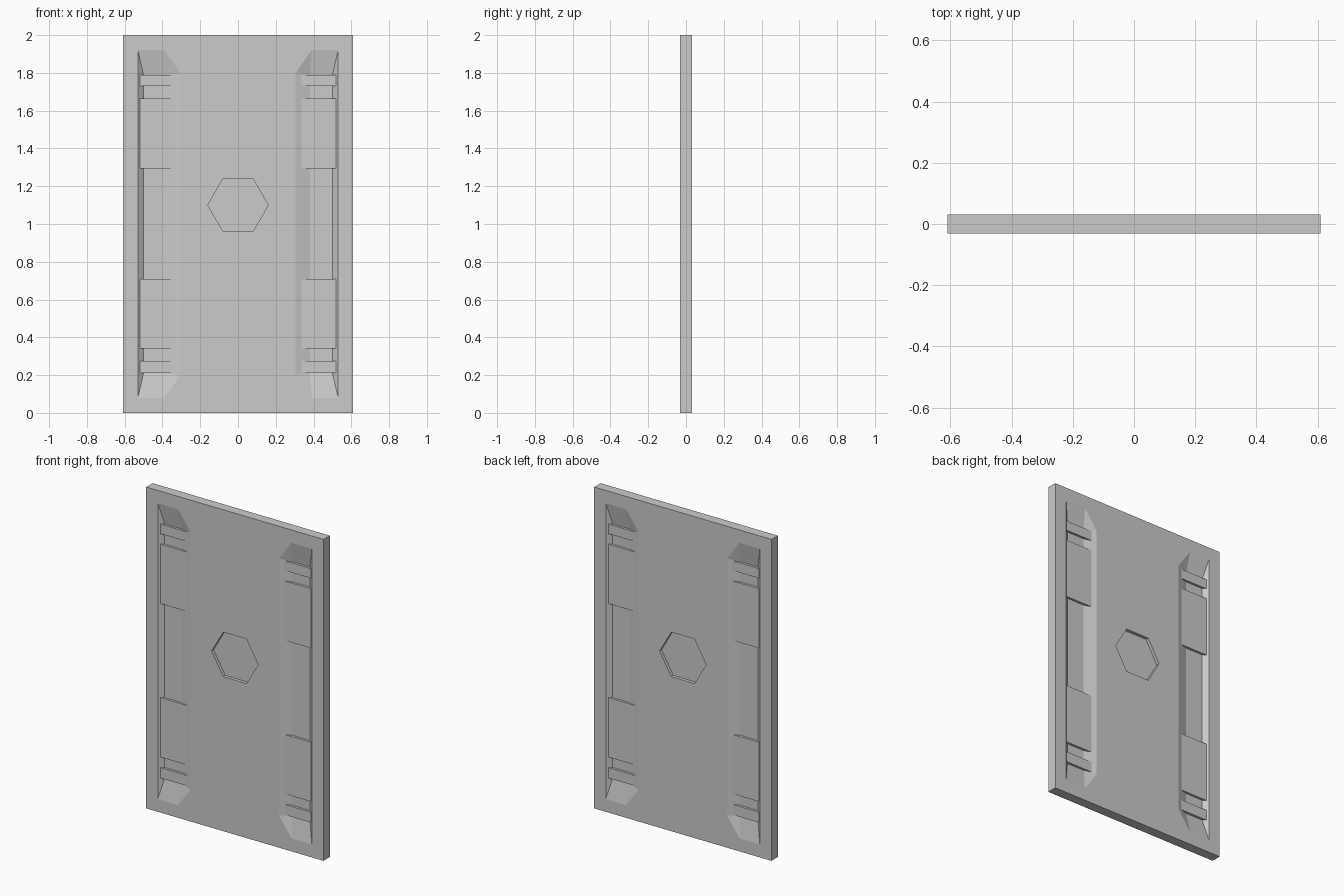
import bpy, bmesh, math

if "Cube" in bpy.data.objects:
    bpy.data.objects.remove(bpy.data.objects["Cube"])

W, T, H = 0.61, 0.031, 2.0      # half width, half thickness, height
DEPTH = 0.024                   # recess depth
PAD = 0.009                     # how far the cross bars sit below the face


def make_object(name, bm):
    bmesh.ops.recalc_face_normals(bm, faces=bm.faces)
    mesh = bpy.data.meshes.new(name)
    bm.to_mesh(mesh)
    bm.free()
    obj = bpy.data.objects.new(name, mesh)
    bpy.context.collection.objects.link(obj)
    return obj


def box(name, x0, x1, y0, y1, z0, z1):
    bm = bmesh.new()
    bmesh.ops.create_cube(bm, size=1)
    for v in bm.verts:
        v.co = ((x0 + x1) / 2 + v.co.x * (x1 - x0),
                (y0 + y1) / 2 + v.co.y * (y1 - y0),
                (z0 + z1) / 2 + v.co.z * (z1 - z0))
    return make_object(name, bm)


def hull(name, layers, sx, sy):
    """Convex solid from (distance from mid plane, outline) layers."""
    bm = bmesh.new()
    for y, pts in layers:
        for x, z in pts:
            bm.verts.new((sx * x, sy * y, z))
    bmesh.ops.convex_hull(bm, input=bm.verts)
    return make_object(name, bm)


# Door slab
door = box("door_panel", -W, W, -T, T, 0, H)

# Outlines of the side recess at the face and at its floor
rim = [(0.53, 1.92), (0.39, 1.92), (0.305, 1.80),
       (0.305, 0.20), (0.39, 0.08), (0.53, 0.08)]
floor = [(0.50, 1.79), (0.38, 1.79), (0.38, 0.21), (0.50, 0.21)]
hexagon = [(0.16 * math.cos(i * math.pi / 3),
            1.10 + 0.16 * math.sin(i * math.pi / 3)) for i in range(6)]

# Cutters for both faces
cutters = []
for sy in (-1, 1):
    for sx in (-1, 1):
        cutters.append(hull("recess_cutter",
                            [(T + 0.02, rim), (T, rim), (T - DEPTH, floor)], sx, sy))
    cutters.append(hull("hexagon_cutter",
                        [(T + 0.02, hexagon), (T - 0.02, hexagon)], 1, sy))

bpy.context.view_layer.objects.active = door
for c in cutters:
    mod = door.modifiers.new("cut", 'BOOLEAN')
    mod.operation = 'DIFFERENCE'
    mod.solver = 'EXACT'
    mod.object = c
    bpy.ops.object.modifier_apply(modifier=mod.name)
    bpy.data.objects.remove(c)

# Raised bars and plates crossing each recess
spans = [("upper_bar", 1.73, 1.79), ("upper_plate", 1.295, 1.665),
         ("lower_plate", 0.71, 0.34), ("lower_bar", 0.21, 0.275)]
for sy in (-1, 1):
    for sx in (-1, 1):
        for name, za, zb in spans:
            xs = sorted((sx * 0.335, sx * 0.53))
            ys = sorted((sy * (T - PAD), sy * 0.002))
            box(name, *xs, *ys, min(za, zb), max(za, zb))
